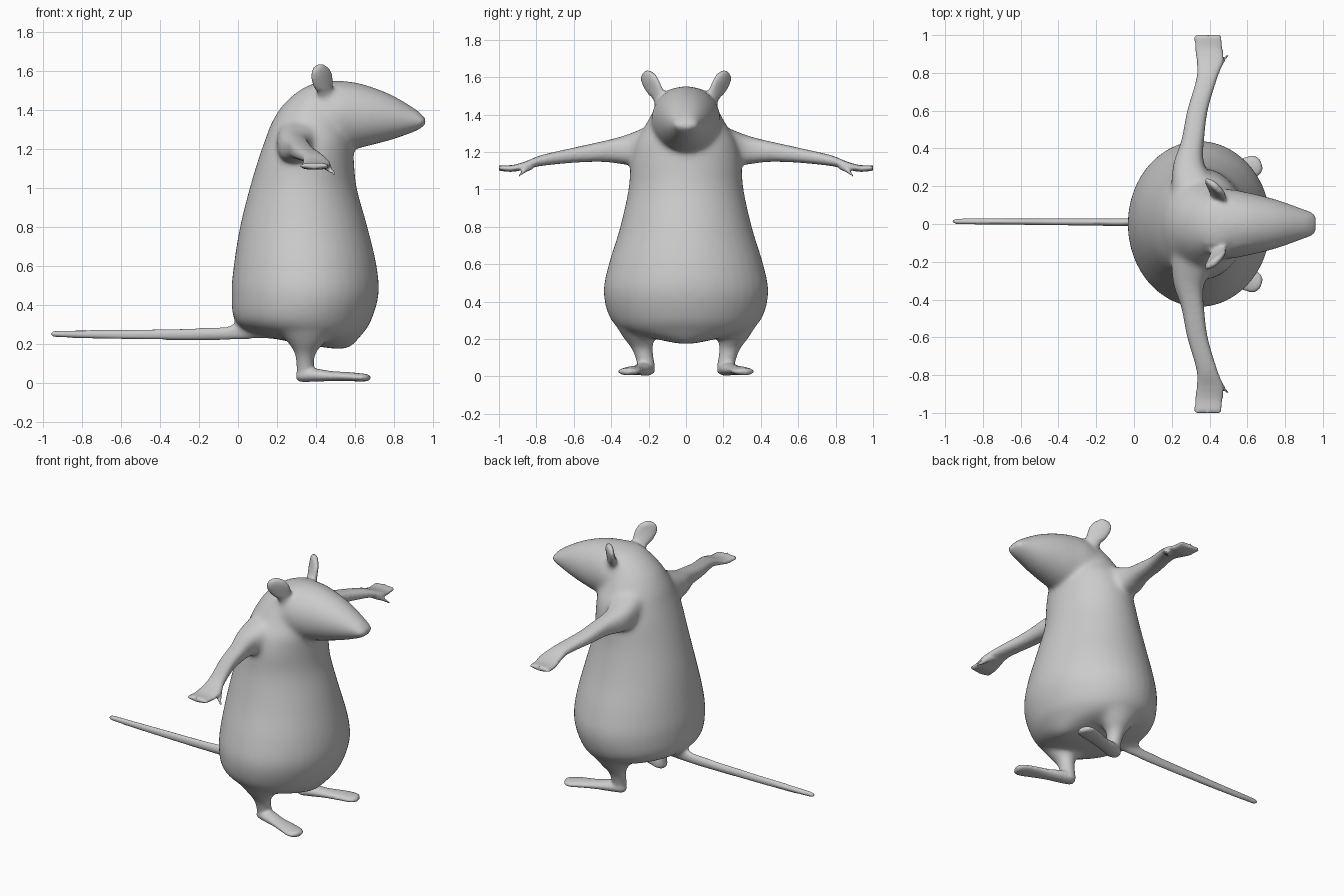
import bpy, bmesh, math
from mathutils import Vector

bm = bmesh.new()
X, Y, Z = Vector((1, 0, 0)), Vector((0, 1, 0)), Vector((0, 0, 1))


def spline(rows, steps=6):
    """Catmull-Rom resampling of (x, y, z, radius_u, radius_v) rows."""
    pad = [rows[0]] + rows + [rows[-1]]
    out = []
    for i in range(1, len(pad) - 2):
        for k in range(steps):
            t = k / steps
            out.append([0.5 * (2 * b + (c - a) * t + (2 * a - 5 * b + 4 * c - d) * t * t
                               + (3 * b - a - 3 * c + d) * t ** 3)
                        for a, b, c, d in zip(*pad[i - 1:i + 3])])
    return out + [list(rows[-1])]


def loft(rows, u, v, side=1, power=1.0, sides=40):
    """Closed skin through oval rings; side=-1 mirrors it across y."""
    rings = []
    for x, y, z, a, b in spline(rows):
        ring = []
        for k in range(sides):
            t = 2 * math.pi * k / sides
            c, s = math.cos(t), math.sin(t)
            c = math.copysign(abs(c) ** power, c)
            s = math.copysign(abs(s) ** power, s)
            p = Vector((x, y, z)) + u * c * max(a, .003) + v * s * max(b, .003)
            ring.append(bm.verts.new((p.x, p.y * side, p.z)))
        rings.append(ring)
    faces = [bm.faces.new(rings[0]), bm.faces.new(rings[-1])]
    for r, q in zip(rings, rings[1:]):
        for k in range(sides):
            n = (k + 1) % sides
            faces.append(bm.faces.new((r[k], r[n], q[n], q[k])))
    bmesh.ops.recalc_face_normals(bm, faces=faces)


# Torso: height, back x, front x, half width
torso = [(.175, .48, .56, .04), (.195, .36, .59, .14), (.24, .13, .63, .32), (.31, -.01, .68, .405),
         (.45, -.033, .722, .44), (.6, -.022, .712, .413), (.8, .01, .665, .352), (1.0, .06, .61, .308),
         (1.15, .105, .595, .295), (1.25, .14, .59, .27), (1.33, .17, .57, .225), (1.42, .225, .56, .175),
         (1.49, .3, .56, .135), (1.53, .37, .56, .1), (1.55, .45, .54, .03)]
loft([((b + f) / 2, 0, z, (f - b) / 2, w) for z, b, f, w in torso], X, Y)

# Head: x, bottom z, top z, half width
head = [(.3, 1.25, 1.46, .1), (.4, 1.2, 1.53, .17), (.5, 1.195, 1.55, .185), (.6, 1.2, 1.543, .168),
        (.7, 1.223, 1.515, .145), (.8, 1.25, 1.473, .115), (.9, 1.287, 1.412, .077),
        (.945, 1.312, 1.375, .058), (.962, 1.33, 1.355, .035)]
loft([(x, 0, (b + t) / 2, w, (t - b) / 2) for x, b, t, w in head], Y, Z)

# Tail
loft([(.2, .005, .26, .03, .035), (.0, .01, .262, .024, .044), (-.1, .01, .252, .021, .033),
      (-.5, .012, .247, .018, .026), (-.9, .014, .25, .016, .019), (-.95, .014, .25, .012, .013),
      (-.963, .014, .25, .005, .005)], Y, Z)

ear_u, ear_v = Vector((-.76, .65, 0)), Vector((.62, .72, -.3))
foot_u, foot_d = Vector((-.3, .95, 0)), Vector((.95, .3, 0))
for s in (1, -1):
    # Arm and paw
    loft([(.36, .08, 1.27, .14, .12), (.32, .2, 1.235, .12, .105), (.29, .32, 1.212, .082, .08),
          (.312, .45, 1.202, .06, .055), (.336, .6, 1.183, .054, .04), (.385, .77, 1.155, .055, .029),
          (.402, .86, 1.128, .072, .021), (.396, .93, 1.112, .074, .018),
          (.39, 1.0, 1.115, .072, .015)], X, Z, s, .8)
    # Thumb
    loft([(.43, .82, 1.125, .03, .018), (.465, .865, 1.1, .02, .015),
          (.5, .897, 1.066, .01, .009)], X, Z, s)
    # Leg
    loft([(.35, .26, .36, .2, .13), (.35, .262, .28, .16, .115), (.35, .25, .2, .09, .08),
          (.345, .235, .15, .055, .058), (.345, .222, .1, .045, .048),
          (.347, .212, .05, .046, .046), (.347, .21, .015, .04, .04)], X, Y, s)
    # Foot
    foot = [(-.045, .03, .02, .016), (-.02, .037, .043, .033), (.05, .039, .05, .034),
            (.14, .034, .048, .026), (.24, .031, .058, .023), (.3, .027, .06, .021),
            (.335, .026, .045, .018), (.348, .026, .02, .01)]
    loft([(.345 + foot_d.x * d, .215 + foot_d.y * d, z, a, b) for d, z, a, b in foot], foot_u, Z, s)
    # Ear
    loft([(.46, .11, 1.42, .04, .03), (.445, .145, 1.49, .052, .028), (.435, .172, 1.535, .068, .024),
          (.43, .192, 1.58, .07, .022), (.427, .202, 1.615, .052, .02),
          (.427, .208, 1.637, .015, .01)], ear_u, ear_v, s)

mesh = bpy.data.meshes.new("animal_body")
bm.to_mesh(mesh)
bm.free()
body = bpy.data.objects.new("animal_body", mesh)
bpy.context.collection.objects.link(body)
bpy.context.view_layer.objects.active = body
body.select_set(True)

# Fuse the parts into one skin
fuse = body.modifiers.new("fuse", 'REMESH')
fuse.mode = 'VOXEL'
fuse.voxel_size = .01
bpy.ops.object.modifier_apply(modifier="fuse")

# Blend the joints strongly on the trunk, lightly on the thin parts
group = body.vertex_groups.new(name="trunk")
for vert in body.data.vertices:
    x, y, z = vert.co
    y = abs(y)
    w = min((.5 - y) / .12, (z - .1) / .08, (x + .1) / .1, (.92 - x) / .1, 1)
    if z > 1.5 and y > .1:
        w = 0
    group.add([vert.index], max(w, 0), 'REPLACE')
for name, count, vg in (("blend", 40, "trunk"), ("soften", 4, "")):
    mod = body.modifiers.new(name, 'SMOOTH')
    mod.factor = .5
    mod.iterations = count
    mod.vertex_group = vg
    bpy.ops.object.modifier_apply(modifier=name)
bpy.ops.object.shade_smooth()
